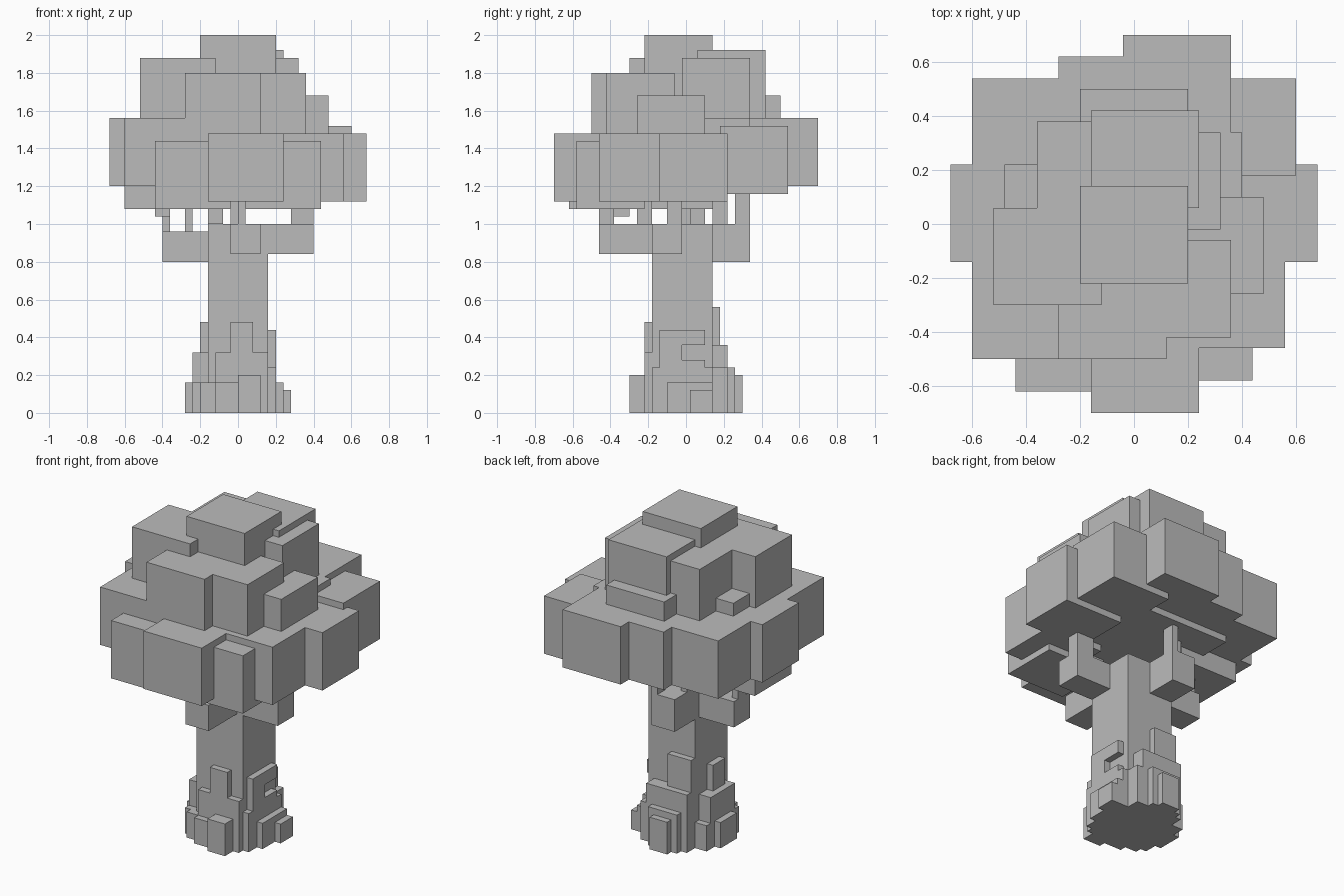
import bpy
import bmesh
from mathutils import Matrix, Vector

UNIT = 0.04          # edge of one grid cell
Y_SHIFT = UNIT / 2   # the grid is half a cell off centre in depth

if "Cube" in bpy.data.objects:
    bpy.data.objects.remove(bpy.data.objects["Cube"], do_unlink=True)

grey = bpy.data.materials.new("plain_grey")
grey.use_nodes = True
colour = (0.5, 0.5, 0.5, 1)
grey.diffuse_color = colour
grey.node_tree.nodes["Principled BSDF"].inputs["Base Color"].default_value = colour


def block(name, x, y, z):
    """Box between grid limits along each axis."""
    low = Vector((x[0], y[0], z[0])) * UNIT
    high = Vector((x[1], y[1], z[1])) * UNIT
    centre = (low + high) / 2 + Vector((0, Y_SHIFT, 0))
    bm = bmesh.new()
    bmesh.ops.create_cube(bm, size=1, matrix=Matrix.LocRotScale(centre, None, high - low))
    mesh = bpy.data.meshes.new(name)
    bm.to_mesh(mesh)
    bm.free()
    mesh.materials.append(grey)
    obj = bpy.data.objects.new(name, mesh)
    bpy.context.collection.objects.link(obj)
    return obj


def leaves(name, x, y, top):
    """Leaf clump of the standard size, placed by its low corner and top."""
    block(name + "_leaves", (x, x + 10), (y, y + 9), (top - 9, top))


# Crown, upper tiers
leaves("crown_top", x=-5, y=-6, top=50)
leaves("upper_back", x=-4, y=1, top=48)
leaves("upper_right", x=-13, y=-8, top=47)
leaves("upper_back_right", x=-9, y=0, top=47)
leaves("upper_left", x=-2, y=-1, top=47)
leaves("upper_front", x=-7, y=-13, top=45)
leaves("upper_front_left", x=-1, y=-11, top=45)
leaves("middle_left", x=2, y=-7, top=42)
leaves("middle_back", x=-5, y=3, top=42)
leaves("middle_right", x=-12, y=-4, top=41)

# Crown, wide lower tier
leaves("lower_right", x=-17, y=-4, top=39)
leaves("lower_front_right", x=-15, y=-13, top=39)
leaves("lower_back_right", x=-15, y=4, top=39)
leaves("lower_back", x=-1, y=8, top=39)
leaves("lower_back_step", x=-7, y=6, top=39)
leaves("lower_inner_left", x=0, y=-1, top=39)
leaves("lower_back_left", x=5, y=4, top=38)
leaves("lower_left", x=7, y=-4, top=37)
leaves("lower_front_left", x=4, y=-12, top=37)
leaves("lower_front", x=-4, y=-18, top=37)
leaves("front_right_edge", x=-11, y=-16, top=36)
leaves("front_left_edge", x=1, y=-15, top=36)
leaves("underside_right", x=-15, y=-5, top=36)
block("crown_core", (-9, 9), (-10, 9), (29, 39))

# Trunk and the four main branches
block("trunk", (-4, 4), (-5, 3), (0, 25))
block("front_branch", (-1, 3), (-12, -5), (21, 25))
block("left_branch", (4, 10), (-5, -1), (21, 25))
block("right_branch", (-10, -4), (-2, 2), (20, 24))
block("back_branch", (-4, 0), (3, 8), (20, 25))

# Thin twigs rising into the leaves
block("front_twig", (0, 1), (-12, -10), (25, 28))
block("front_inner_twig", (-4, -2), (-7, -5), (25, 28))
block("left_twig", (7, 10), (-3, -1), (25, 28))
block("right_twig", (-10, -9), (-1, 1), (24, 28))
block("right_inner_twig", (-7, -6), (0, 2), (23, 28))
block("back_twig", (-1, 0), (6, 8), (25, 30))
block("back_inner_twig", (-4, -3), (3, 5), (25, 30))
block("hanging_leaf", (-11, -9), (-12, -8), (26, 28))


def roots(side, axis, face, sign, plates):
    """Stepped bark plates on one trunk face: start, end, height, depth."""
    for start, end, height, depth in plates:
        across = (start, end)
        outward = sorted((face - sign, face + sign * depth))
        x, y = (outward, across) if axis == "x" else (across, outward)
        block(side + "_root", x, y, (0, height))


roots("front", "y", -5, -1,
      [(-1, 2, 12, 1), (-3, 4, 8, 1), (-5, 4, 4, 1), (-3, 3, 4, 2), (0, 3, 5, 3)])
roots("left", "x", 4, 1,
      [(-4, -1, 11, 1), (-5, 3, 6, 1), (-1, 2, 7, 1), (-3, 3, 4, 2), (0, 3, 3, 3)])
roots("back", "y", 3, 1,
      [(-4, 0, 14, 1), (-4, 3, 9, 2), (-4, 4, 6, 2), (-3, 2, 6, 3), (-2, 1, 5, 4)])
roots("right", "x", -4, -1,
      [(-3, 0, 12, 1), (-4, 2, 8, 2), (-5, 3, 4, 2), (-3, 1, 4, 3)])
block("left_root_bridge", (3, 5), (-1, 2), (9, 11))
